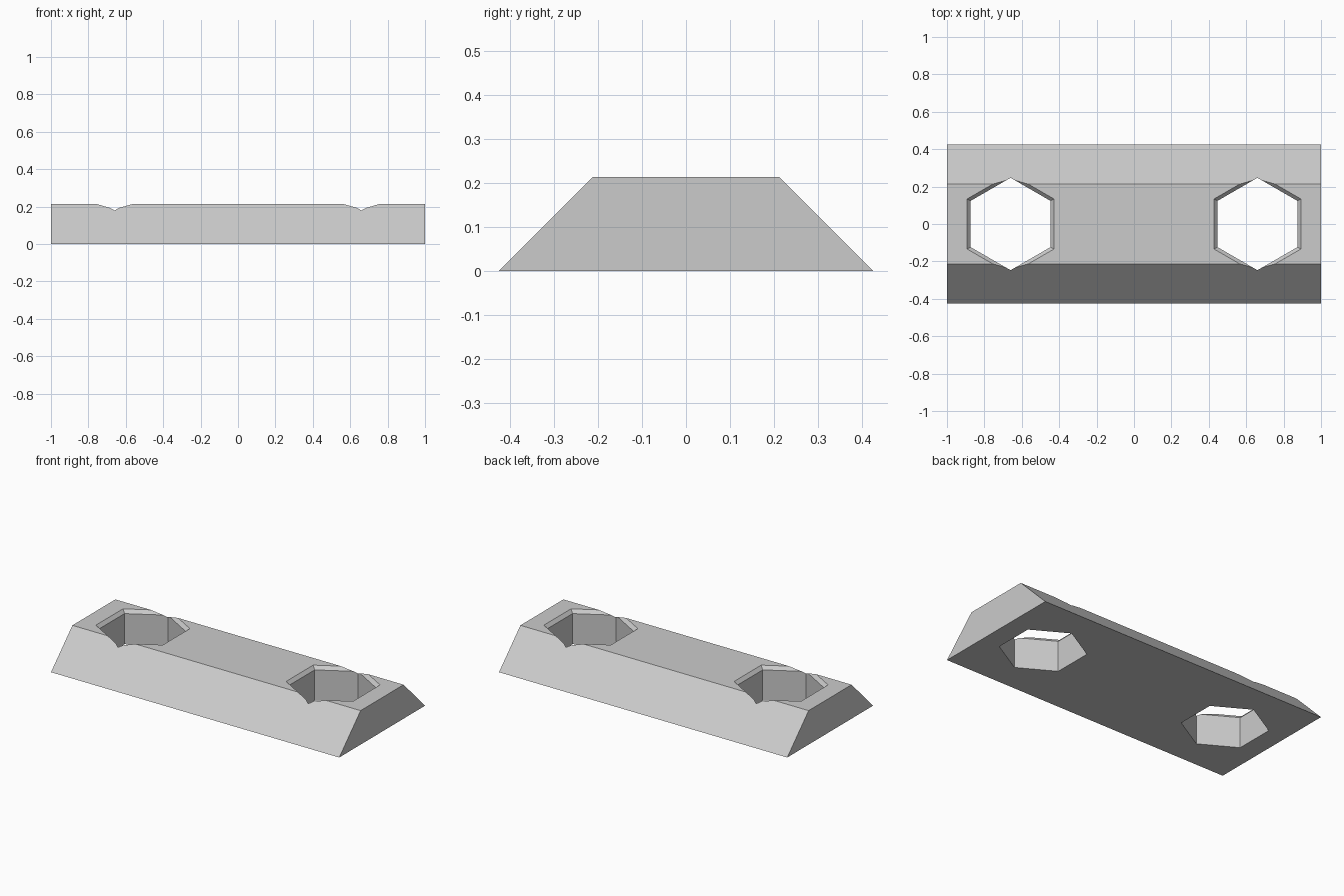
import bpy, bmesh, math

cube = bpy.data.objects.get("Cube")
if cube:
    bpy.data.objects.remove(cube, do_unlink=True)

grey = bpy.data.materials.new("light grey")
grey.use_nodes = True
colour = (0.6, 0.6, 0.6, 1)
grey.diffuse_color = colour
grey.node_tree.nodes["Principled BSDF"].inputs["Base Color"].default_value = colour

HEIGHT, HALF_LENGTH = 0.213, 1.0
HALF_BASE, HALF_TOP = 0.425, 0.213
HOLE_X, HOLE_R, CHAMFER = 0.66, 0.247, 0.021


def loft(name, rings):
    """Solid through a stack of matching rings, capped at both ends."""
    bm = bmesh.new()
    loops = [[bm.verts.new(p) for p in ring] for ring in rings]
    n = len(loops[0])
    for a, b in zip(loops, loops[1:]):
        for i in range(n):
            j = (i + 1) % n
            bm.faces.new((a[i], a[j], b[j], b[i]))
    bm.faces.new(loops[0])
    bm.faces.new(loops[-1])
    bmesh.ops.recalc_face_normals(bm, faces=bm.faces)
    mesh = bpy.data.meshes.new(name)
    bm.to_mesh(mesh)
    bm.free()
    mesh.materials.append(grey)
    obj = bpy.data.objects.new(name, mesh)
    bpy.context.collection.objects.link(obj)
    return obj


def hexagon(x, radius, z):
    # Corners point along y
    angles = [math.radians(30 + 60 * i) for i in range(6)]
    return [(x + radius * math.cos(a), radius * math.sin(a), z) for a in angles]


# Bar with sloped long sides
section = [(-HALF_BASE, 0), (HALF_BASE, 0), (HALF_TOP, HEIGHT), (-HALF_TOP, HEIGHT)]
bar = loft("sloped_bar", [[(x, y, z) for y, z in section]
                          for x in (-HALF_LENGTH, HALF_LENGTH)])

# Hexagonal through holes with a chamfered rim
for side, label in ((-1, "right"), (1, "left")):
    x = side * HOLE_X
    cutter = loft(label + "_hole_cutter", [
        hexagon(x, HOLE_R, -0.1),
        hexagon(x, HOLE_R, HEIGHT - CHAMFER),
        hexagon(x, HOLE_R + 2 * CHAMFER, HEIGHT + CHAMFER),
    ])
    cutter.hide_render = True
    cutter.hide_set(True)
    cut = bar.modifiers.new(label + " hole", "BOOLEAN")
    cut.operation = "DIFFERENCE"
    cut.solver = "EXACT"
    cut.object = cutter

# Bake the cuts and remove the cutters
bpy.context.view_layer.update()
graph = bpy.context.evaluated_depsgraph_get()
bar.data = bpy.data.meshes.new_from_object(bar.evaluated_get(graph))
cutters = [m.object for m in bar.modifiers]
bar.modifiers.clear()
for cutter in cutters:
    bpy.data.objects.remove(cutter, do_unlink=True)
